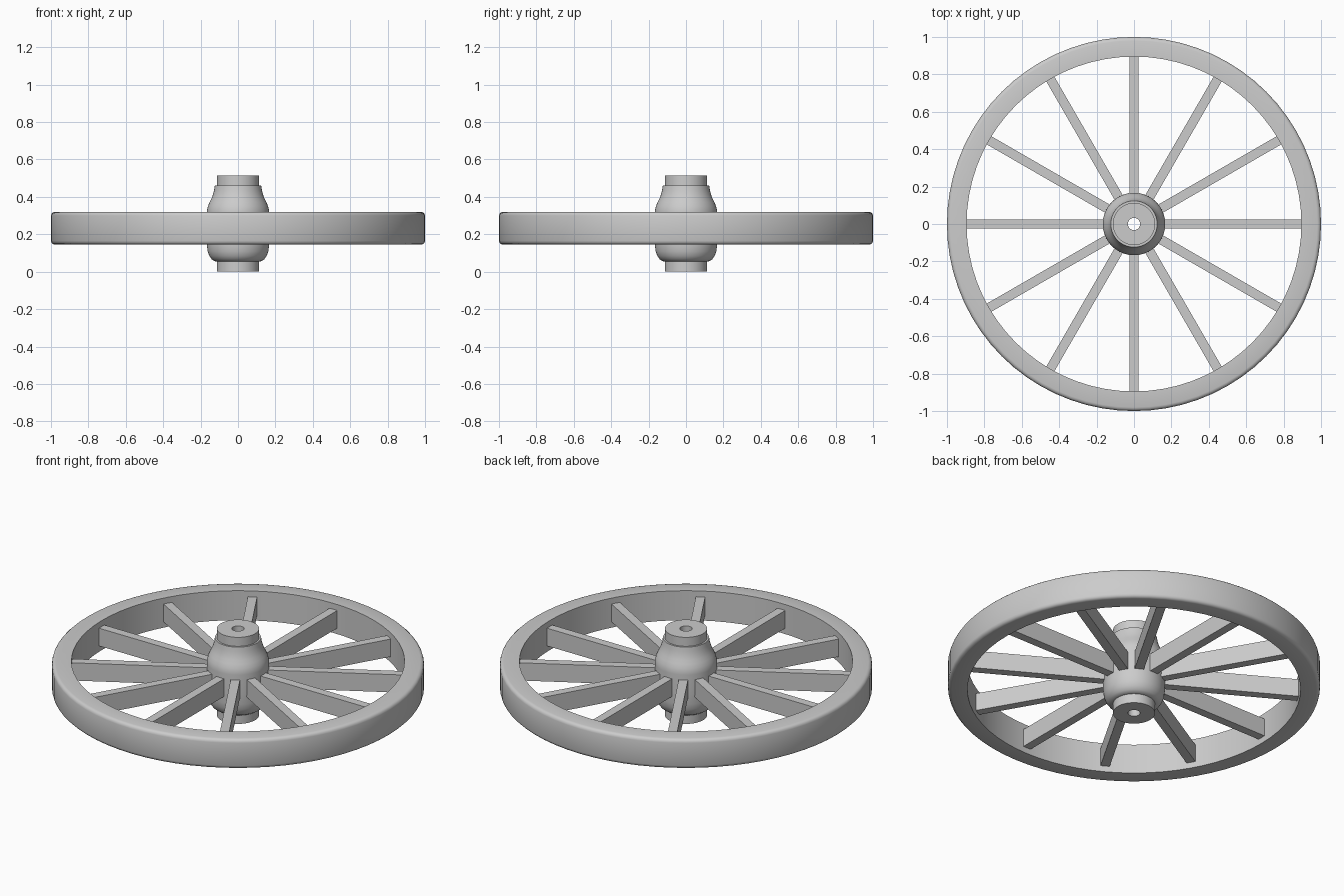
import bpy, bmesh, math
from mathutils import Matrix

if "Cube" in bpy.data.objects:
    bpy.data.objects.remove(bpy.data.objects["Cube"])


def lathe(name, profile, segments):
    """Revolve a closed (radius, z) profile around the z axis."""
    bm = bmesh.new()
    rings = []
    for i in range(segments):
        a = 2 * math.pi * i / segments
        rings.append([bm.verts.new((r * math.cos(a), r * math.sin(a), z)) for r, z in profile])
    n = len(profile)
    for i in range(segments):
        p, q = rings[i], rings[(i + 1) % segments]
        for j in range(n):
            k = (j + 1) % n
            bm.faces.new((p[j], q[j], q[k], p[k]))
    bmesh.ops.recalc_face_normals(bm, faces=bm.faces)
    return finish(name, bm)


def finish(name, bm, smooth=True):
    mesh = bpy.data.meshes.new(name)
    bm.to_mesh(mesh)
    bm.free()
    obj = bpy.data.objects.new(name, mesh)
    bpy.context.collection.objects.link(obj)
    if smooth:
        bpy.ops.object.select_all(action='DESELECT')
        obj.select_set(True)
        bpy.context.view_layer.objects.active = obj
        bpy.ops.object.shade_smooth_by_angle(angle=math.radians(35))
    return obj


# Rim: flat inner wall, rounded outer edges
lathe("rim", [
    (0.895, 0.145), (0.98, 0.145), (0.99, 0.148), (0.997, 0.155), (1.0, 0.165),
    (1.0, 0.30), (0.997, 0.31), (0.99, 0.317), (0.98, 0.32), (0.895, 0.32),
], 72)

# Hub: turned barrel with end collars and an axle hole
lathe("hub", [
    (0.033, 0.0), (0.113, 0.0), (0.113, 0.055), (0.125, 0.056), (0.14, 0.066),
    (0.153, 0.084), (0.162, 0.108), (0.166, 0.14), (0.167, 0.20), (0.167, 0.315),
    (0.166, 0.33), (0.161, 0.35), (0.152, 0.371), (0.142, 0.391), (0.134, 0.412),
    (0.128, 0.435), (0.124, 0.46), (0.113, 0.46), (0.113, 0.513), (0.033, 0.513),
], 64)

# Spokes: twelve upright planks from hub to rim
inner, outer = 0.12, 0.898
for i in range(12):
    bm = bmesh.new()
    bmesh.ops.create_cube(bm, size=1, matrix=(
        Matrix.Rotation(i * math.pi / 6, 4, 'Z')
        @ Matrix.Translation(((inner + outer) / 2, 0, 0.2325))
        @ Matrix.Diagonal((outer - inner, 0.05, 0.105, 1))))
    finish(f"spoke_{i + 1}", bm, smooth=False)
